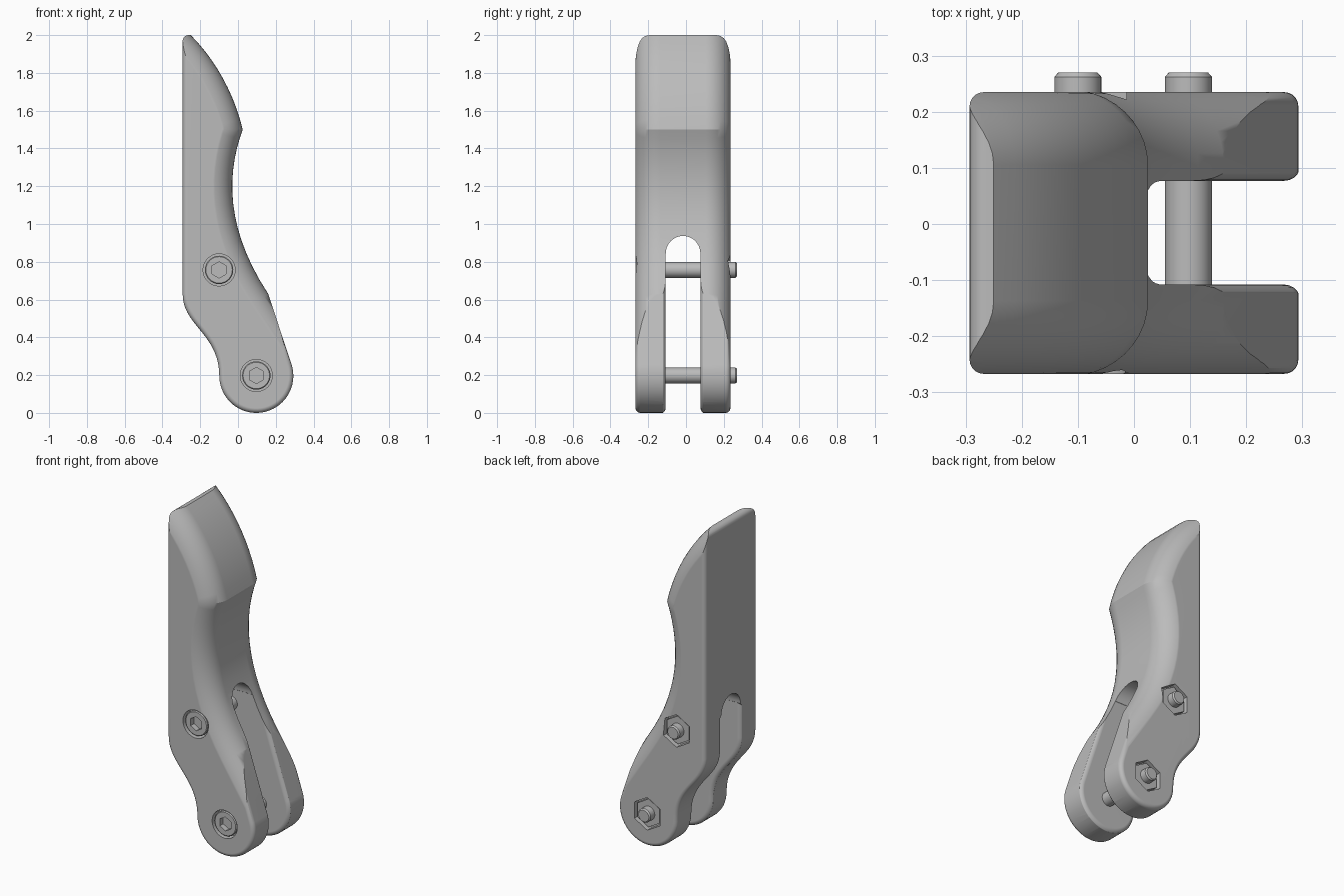
import bpy, bmesh, math
from math import sin, cos, pi, radians

cube = bpy.data.objects.get("Cube")
if cube:
    bpy.data.objects.remove(cube, do_unlink=True)

grey = bpy.data.materials.new("plain grey")
grey.use_nodes = True
grey.diffuse_color = (0.5, 0.5, 0.5, 1)
grey.node_tree.nodes["Principled BSDF"].inputs["Base Color"].default_value = (0.5, 0.5, 0.5, 1)


def bezier(a, b, c, d, n):
    pts = []
    for i in range(n + 1):
        t = i / n
        s = 1 - t
        w = (s**3, 3*s*s*t, 3*s*t*t, t**3)
        pts.append(tuple(sum(k * p[j] for k, p in zip(w, (a, b, c, d))) for j in (0, 1)))
    return pts


def arc(cx, cz, r, start, end, n):
    angles = [radians(start + (end - start) * i / n) for i in range(n + 1)]
    return [(cx + r * cos(a), cz + r * sin(a)) for a in angles]


def inset(pts, d):
    """Move a counter-clockwise outline inward by d with mitred corners."""
    out = []
    for i, p in enumerate(pts):
        q, s = pts[i - 1], pts[(i + 1) % len(pts)]
        l1, l2 = math.dist(p, q), math.dist(p, s)
        n1 = ((q[1] - p[1]) / l1, (p[0] - q[0]) / l1)
        n2 = ((p[1] - s[1]) / l2, (s[0] - p[0]) / l2)
        k = d / (1 + n1[0] * n2[0] + n1[1] * n2[1])
        out.append((p[0] + k * (n1[0] + n2[0]), p[1] + k * (n1[1] + n2[1])))
    return out


def sweep(name, outline, rings, along_x=False):
    """Solid made of outline copies, one per (inset, depth) ring."""
    bm = bmesh.new()
    loops = []
    for d, w in rings:
        loops.append([bm.verts.new((w, u, v) if along_x else (u, w, v))
                      for u, v in inset(outline, d)])
    n = len(outline)
    for a, b in zip(loops, loops[1:]):
        for i in range(n):
            j = (i + 1) % n
            bm.faces.new((a[i], a[j], b[j], b[i]))
    bm.faces.new(loops[0])
    bm.faces.new(loops[-1])
    bmesh.ops.recalc_face_normals(bm, faces=bm.faces)
    mesh = bpy.data.meshes.new(name)
    bm.to_mesh(mesh)
    bm.free()
    mesh.materials.append(grey)
    obj = bpy.data.objects.new(name, mesh)
    bpy.context.collection.objects.link(obj)
    return obj


def activate(obj):
    bpy.ops.object.select_all(action='DESELECT')
    obj.select_set(True)
    bpy.context.view_layer.objects.active = obj


def combine(obj, tool, operation):
    activate(obj)
    mod = obj.modifiers.new(operation.lower(), 'BOOLEAN')
    mod.operation, mod.solver, mod.object = operation, 'EXACT', tool
    bpy.ops.object.modifier_apply(modifier=mod.name)
    bpy.data.objects.remove(tool, do_unlink=True)


def finish(obj):
    activate(obj)
    bpy.ops.object.shade_smooth_by_angle(angle=radians(28))
    mod = obj.modifiers.new("flat_caps", 'WEIGHTED_NORMAL')
    mod.keep_sharp = True


def rounded(y0, y1, r, n):
    """Rings of a slab between y0 and y1 with rounded rims."""
    quarter = [(r * (1 - sin(pi/2*i/n)), r * (1 - cos(pi/2*i/n))) for i in range(n + 1)]
    return [(d, y0 + e) for d, e in quarter] + [(d, y1 - e) for d, e in reversed(quarter)]


FRONT, BACK = -0.267, 0.235
SLOT0, SLOT1 = -0.108, 0.077

# Handle slab: rounded foot, straight shank, upright spine and tip
slab = arc(0.097, 0.196, 0.196, 180, 377, 32)
slab += [(0.16, 0.63), (0.13, 0.725), (0.4, 0.95), (0.4, 2.0)]
slab += arc(-0.263, 1.97, 0.03, 90, 180, 6)
slab += bezier((-0.293, 0.63), (-0.293, 0.46), (-0.1, 0.42), (-0.099, 0.196), 18)[:-1]
handle = sweep("handle", slab, rounded(FRONT, BACK, 0.025, 5))

# Grip contour with a generous edge radius trims the slab
grip = [(-0.8, -0.4), (0.62, -0.4), (0.62, -0.07)]
grip += bezier((0.16, 0.63), (-0.07, 0.98), (-0.06, 1.27), (0.025, 1.5), 14)
grip += bezier((0.025, 1.5), (-0.02, 1.69), (-0.12, 1.87), (-0.25, 2.0), 10)[1:]
grip += [(-0.8, 2.55)]
contour = sweep("grip_contour", grip, rounded(FRONT - 0.004, BACK + 0.004, 0.134, 10))
combine(handle, contour, 'INTERSECT')

# Arched slot between the two legs, with rounded mouth edges
q = 0.029
flare = [(q * (1 - sin(pi/2*i/5)) - 0.004, q * (1 - cos(pi/2*i/5))) for i in range(6)]
rings = [(d, SLOT0 - e) for d, e in flare] + [(-0.05, SLOT0 - q), (-0.05, SLOT1 + q)]
rings += [(d, SLOT1 + e) for d, e in reversed(flare)]
slot = sweep("slot_cutter", slab, rings)
arch = [(SLOT0 - 0.04, -0.1), (SLOT1 + 0.04, -0.1), (SLOT1 + 0.04, 0.8)]
arch += arc((SLOT0 + SLOT1) / 2, 0.845, 0.0915, 0, 180, 20) + [(SLOT0 - 0.04, 0.8)]
combine(slot, sweep("arch", arch, [(0, -0.7), (0, 0.7)], along_x=True), 'INTERSECT')
combine(handle, slot, 'DIFFERENCE')


def circle(x, z, r, n=32):
    return arc(x, z, r, 0, 360, n)[:-1]


def hexagon(x, z, r):
    return arc(x, z, r, 30, 390, 6)[:-1]


# Two bolts with recessed socket heads and nuts in hexagonal pockets
for label, x, z in (("upper", -0.1, 0.757), ("lower", 0.097, 0.198)):
    combine(handle, sweep("counterbore", circle(x, z, 0.085), [(0, -0.35), (0, -0.215)]), 'DIFFERENCE')
    combine(handle, sweep("nut_pocket", hexagon(x, z, 0.1), [(0, 0.19), (0, 0.35)]), 'DIFFERENCE')
    head = sweep(label + "_bolt_head", circle(x, z, 0.075), [(0, -0.205), (0, -0.256), (0.005, -0.261)])
    combine(head, sweep("socket", hexagon(x, z, 0.043), [(0, -0.3), (0, -0.228)]), 'DIFFERENCE')
    shank = sweep(label + "_bolt_shank", circle(x, z, 0.042), [(0, -0.21), (0, 0.262), (0.007, 0.27)])
    nut = sweep(label + "_nut", hexagon(x, z, 0.086), [(0, 0.18), (0, 0.222)])
    for part in (head, shank, nut):
        finish(part)

finish(handle)
